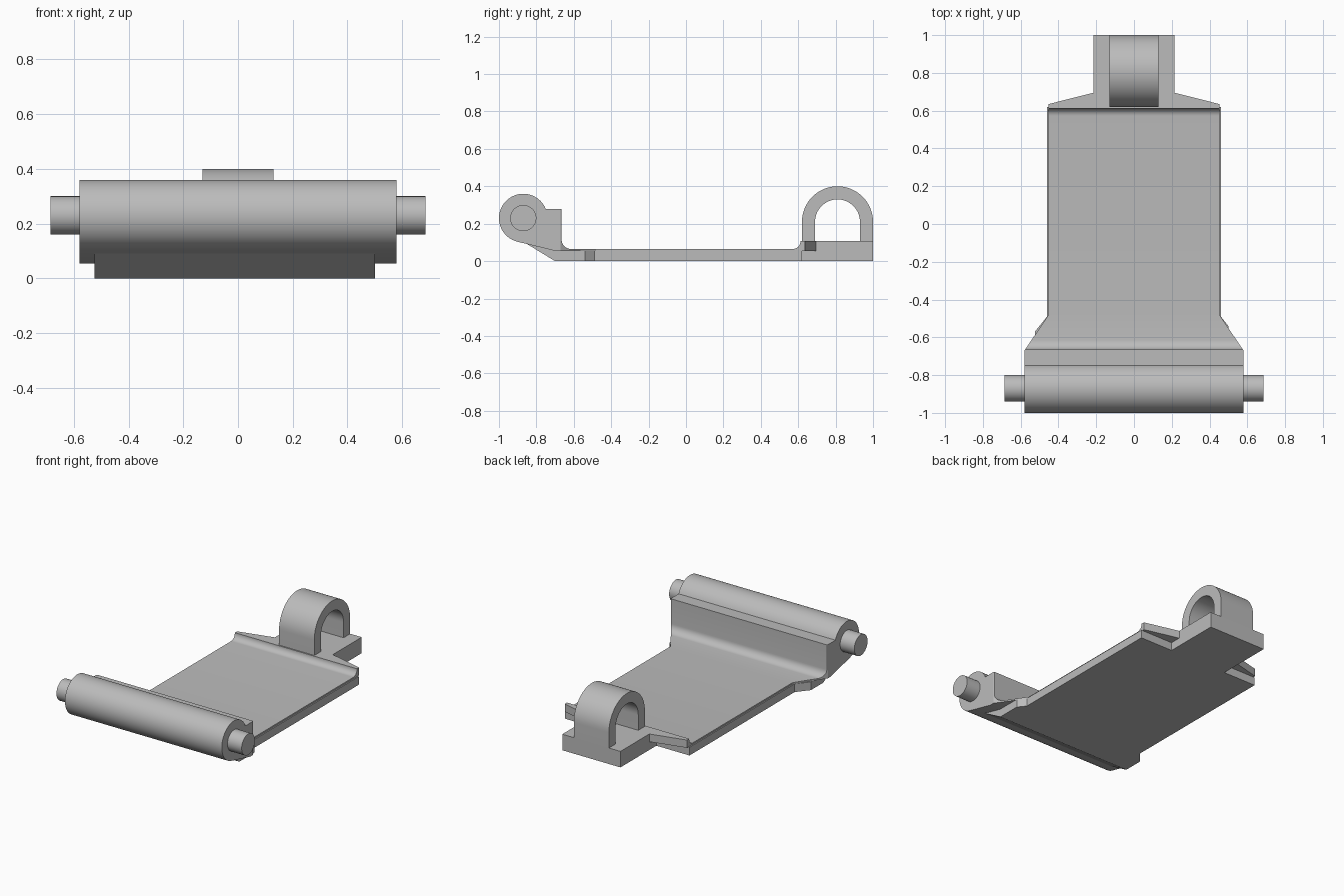
import bpy, bmesh
from math import sin, cos, radians, pi
from mathutils import Matrix

if "Cube" in bpy.data.objects:
    bpy.data.objects.remove(bpy.data.objects["Cube"])

grey = bpy.data.materials.new("plain_grey")
grey.use_nodes = True
colour = (0.5, 0.5, 0.5, 1)
grey.diffuse_color = colour
grey.node_tree.nodes["Principled BSDF"].inputs["Base Color"].default_value = colour


def arc(cy, cz, r, a0, a1, n):
    return [(cy + r * cos(radians(a0 + (a1 - a0) * i / n)),
             cz + r * sin(radians(a0 + (a1 - a0) * i / n))) for i in range(n + 1)]


def finish(bm, name):
    bmesh.ops.recalc_face_normals(bm, faces=bm.faces)
    mesh = bpy.data.meshes.new(name)
    bm.to_mesh(mesh)
    bm.free()
    mesh.materials.append(grey)
    ob = bpy.data.objects.new(name, mesh)
    bpy.context.collection.objects.link(ob)
    return ob


def select(ob):
    bpy.ops.object.select_all(action='DESELECT')
    ob.select_set(True)
    bpy.context.view_layer.objects.active = ob


def smooth(ob):
    select(ob)
    bpy.ops.object.shade_smooth_by_angle(angle=radians(30))


def prism(name, points, low, high, axis):
    """Extrude a (y, z) profile along x, or an (x, y) outline along z."""
    bm = bmesh.new()
    place = (lambda p: (low, *p)) if axis == 'X' else (lambda p: (*p, low))
    face = bm.faces.new([bm.verts.new(place(p)) for p in points])
    top = bmesh.ops.extrude_face_region(bm, geom=[face])["geom"]
    shift = (high - low, 0, 0) if axis == 'X' else (0, 0, high - low)
    bmesh.ops.translate(bm, vec=shift, verts=[v for v in top if isinstance(v, bmesh.types.BMVert)])
    return finish(bm, name)


def layer(name, profile, outline):
    """Side profile trimmed to a plan outline."""
    ob = prism(name, profile, -0.8, 0.8, 'X')
    cutter = prism(name + "_cutter", outline, -0.5, 0.8, 'Z')
    cutter.hide_render = True
    mod = ob.modifiers.new("trim", 'BOOLEAN')
    mod.operation = 'INTERSECT'
    mod.solver = 'EXACT'
    mod.object = cutter
    select(ob)
    bpy.ops.object.modifier_apply(modifier=mod.name)
    bpy.data.objects.remove(cutter)
    smooth(ob)


def mirrored(right):
    return right + [(-x, y) for x, y in reversed(right)]


# Upper layer: round hinge housing, floor with fillets, raised rear shelf
upper_profile = (arc(-0.87, 0.23, 0.13, 22.6, 256, 40)
                 + [(-0.70, 0.055), (1.0, 0.055), (1.0, 0.107), (0.612, 0.107)]
                 + arc(0.572, 0.105, 0.04, 0, -90, 8)
                 + arc(-0.615, 0.115, 0.05, 270, 180, 8)
                 + [(-0.665, 0.28)])
upper_outline = mirrored([(0.58, -1.1), (0.58, -0.67), (0.452, -0.48),
                          (0.452, 0.635), (0.215, 0.695), (0.215, 1.0)])
layer("upper_plate_and_hinge_housing", upper_profile, upper_outline)

# Lower layer: bottom plate with sloped front and stepped rear tongue
lower_profile = [(-0.70, 0), (1.0, 0), (1.0, 0.055), (-0.70, 0.055),
                 (-0.80, 0.14), (-0.90, 0.122)]
lower_outline = [(0.50, -1.1), (0.50, -0.54), (0.46, -0.49), (0.46, 0.62),
                 (0.215, 0.62), (0.215, 1.0), (-0.215, 1.0), (-0.215, 0.62),
                 (-0.46, 0.62), (-0.46, -0.49), (-0.525, -0.57), (-0.525, -1.1)]
layer("lower_plate", lower_profile, lower_outline)

# Rear arched loop
loop_profile = ([(1.0, 0.06)] + arc(0.81, 0.21, 0.19, 0, 180, 32)
                + [(0.62, 0.06), (0.69, 0.06)]
                + arc(0.81, 0.21, 0.12, 180, 0, 32) + [(0.93, 0.06)])
smooth(prism("rear_loop", loop_profile, -0.13, 0.13, 'X'))

# Hinge pins, one at each end
for side, name in ((1, "left_pin"), (-1, "right_pin")):
    bm = bmesh.new()
    bmesh.ops.create_cone(bm, cap_ends=True, segments=40, radius1=0.07, radius2=0.07, depth=0.135,
                          matrix=Matrix.Translation((side * 0.6175, -0.87, 0.23))
                          @ Matrix.Rotation(pi / 2, 4, 'Y'))
    smooth(finish(bm, name))
